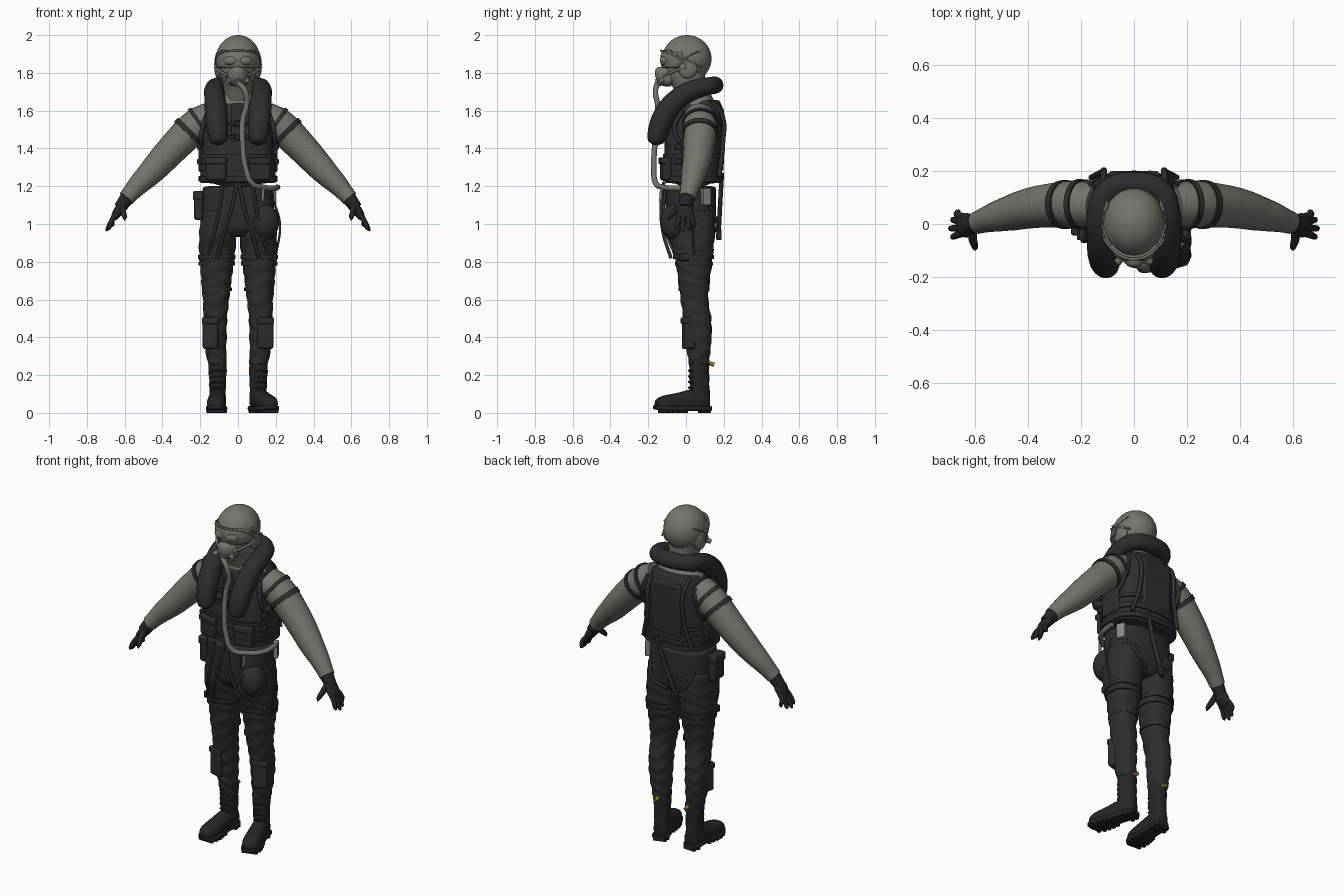
import bpy, bmesh, math
from mathutils import Vector

def material(name, rgb):
    m = bpy.data.materials.new(name)
    m.diffuse_color = (*rgb, 1)
    return m

OLIVE = material("olive grey", (0.17, 0.18, 0.15))
DARK = material("charcoal cloth", (0.027, 0.027, 0.028))
BLACK = material("black leather", (0.019, 0.019, 0.020))
GOLD = material("brass yellow", (0.28, 0.19, 0.03))
PALE = material("pale grey", (0.24, 0.25, 0.22))

def finish(name, bm, mat, subsurf=0):
    bmesh.ops.recalc_face_normals(bm, faces=bm.faces)
    me = bpy.data.meshes.new(name)
    bm.to_mesh(me)
    bm.free()
    me.materials.append(mat)
    ob = bpy.data.objects.new(name, me)
    bpy.context.collection.objects.link(ob)
    if subsurf:
        ob.modifiers.new("smooth", 'SUBSURF').levels = subsurf
    return ob

def loft(name, secs, mat, axis='z', p=2.3, n=28, fold=0.0, steps=1, sub=1):
    """Skin superellipse sections (x, y, z, half width, half depth)."""
    fine = []
    for a, b in zip(secs, secs[1:]):
        fine += [[u + (v - u) * k / steps for u, v in zip(a, b)] for k in range(steps)]
    fine.append(secs[-1])
    bm = bmesh.new()
    rings = []
    for x, y, z, a, b in fine:
        ring = []
        for i in range(n):
            t = 2 * math.pi * i / n
            c, s = math.cos(t), math.sin(t)
            w = fold * math.sin(85 * z + 2.2 * math.sin(2 * t + 9 * z))
            c = math.copysign(abs(c) ** (2 / p), c) * (a + w)
            s = math.copysign(abs(s) ** (2 / p), s) * (b + w)
            ring.append(bm.verts.new((x + c, y + s, z) if axis == 'z' else (x + c, y, z + s)))
        rings.append(ring)
    for r, q in zip(rings, rings[1:]):
        for i in range(n):
            bm.faces.new((r[i], r[(i + 1) % n], q[(i + 1) % n], q[i]))
    bm.faces.new(rings[0])
    bm.faces.new(rings[-1])
    return finish(name, bm, mat, sub)

def tube(name, pts, mat, r=0.01, res=4, s=1):
    """Round tube through points (x, y, z[, radius])."""
    cu = bpy.data.curves.new(name, 'CURVE')
    cu.dimensions = '3D'
    cu.bevel_depth, cu.bevel_resolution, cu.resolution_u = 1.0, res, 8
    cu.use_fill_caps = True
    sp = cu.splines.new('BEZIER')
    sp.radius_interpolation = 'CARDINAL'
    sp.bezier_points.add(len(pts) - 1)
    for bp, q in zip(sp.bezier_points, pts):
        bp.co = (q[0] * s, q[1], q[2])
        bp.handle_left_type = bp.handle_right_type = 'AUTO'
        bp.radius = q[3] if len(q) > 3 else r
    tmp = bpy.data.objects.new(name + "_curve", cu)
    bpy.context.collection.objects.link(tmp)
    dg = bpy.context.evaluated_depsgraph_get()
    me = bpy.data.meshes.new_from_object(tmp.evaluated_get(dg))
    bpy.data.objects.remove(tmp)
    me.materials.clear()
    me.materials.append(mat)
    ob = bpy.data.objects.new(name, me)
    bpy.context.collection.objects.link(ob)
    return ob

def box(name, loc, size, mat, bevel=0.012, rot=(0, 0, 0)):
    bm = bmesh.new()
    bmesh.ops.create_cube(bm, size=1)
    bmesh.ops.scale(bm, vec=size, verts=bm.verts)
    ob = finish(name, bm, mat)
    ob.location, ob.rotation_euler = loc, rot
    m = ob.modifiers.new("round", 'BEVEL')
    m.width, m.segments = bevel, 3
    return ob

def ball(name, loc, scale, mat, rot=(0, 0, 0), keep=None):
    bm = bmesh.new()
    bmesh.ops.create_uvsphere(bm, u_segments=48, v_segments=32, radius=1)
    if keep:
        bmesh.ops.delete(bm, geom=[f for f in bm.faces if not keep(f.calc_center_median())], context='FACES')
    bmesh.ops.scale(bm, vec=scale, verts=bm.verts)
    ob = finish(name, bm, mat)
    ob.location, ob.rotation_euler = loc, rot
    return ob

# Head, helmet, goggles and mask
ball("helmet", (0, 0.005, 1.875), (0.116, 0.13, 0.125), OLIVE, keep=lambda c: c.z > -0.3 or c.y > -0.2)
loft("face_and_neck", [(0, 0.04, 1.6, 0.08, 0.08), (0, 0.03, 1.7, 0.07, 0.075), (0, 0.0, 1.76, 0.085, 0.1),
                       (0, -0.005, 1.82, 0.098, 0.11), (0, 0, 1.9, 0.1, 0.11)], OLIVE)
visor = ball("visor", (0, -0.002, 1.873), (0.121, 0.134, 0.125), OLIVE,
             keep=lambda c: c.y < -0.1 and -0.42 < c.z < 0.3 + 0.1 * c.y * c.y)
visor.modifiers.new("thickness", 'SOLIDIFY').thickness = 0.008
tube("visor_rim", [(0.122, 0, 1.845), (0.1, -0.075, 1.9), (0, -0.133, 1.918), (-0.1, -0.075, 1.9), (-0.122, 0, 1.845)], OLIVE, 0.005)
loft("breathing_mask", [(0, -0.06, 1.775, 0.072, 0.05), (0, -0.11, 1.78, 0.06, 0.055), (0, -0.14, 1.785, 0.042, 0.048),
                        (0, -0.158, 1.795, 0.026, 0.032), (0, -0.164, 1.8, 0.012, 0.015)], OLIVE, axis='y')
tube("mask_valve", [(0, -0.12, 1.765), (0, -0.155, 1.745)], OLIVE, 0.022)
for s in (1, -1):
    ball("ear_cup", (0.103 * s, 0.01, 1.825), (0.022, 0.05, 0.055), OLIVE)
    ball("goggle_lens", (0.042 * s, -0.118, 1.865), (0.036, 0.018, 0.024), OLIVE, (0, 0, 0.35 * s))
    tube("mask_strap", [(0.05, -0.12, 1.785), (0.1, -0.06, 1.81), (0.122, 0, 1.83)], OLIVE, 0.007, s=s)
    tube("mask_knob", [(0.045, -0.125, 1.76), (0.062, -0.145, 1.75)], OLIVE, 0.014, s=s)
    tube("helmet_seam", [(0.113, -0.05, 1.9), (0.118, 0.02, 1.86), (0.1, 0.085, 1.83)], OLIVE, 0.005, s=s)
    tube("helmet_cross_seam", [(0.112, -0.05, 1.83), (0.117, 0.01, 1.885), (0.098, 0.07, 1.915)], OLIVE, 0.004, s=s)

# Shirt, survival vest and belts
loft("shirt", [(0, 0.035, 1.17, 0.185, 0.13), (0, 0.04, 1.4, 0.18, 0.14), (0, 0.055, 1.55, 0.185, 0.12),
               (0, 0.06, 1.63, 0.155, 0.1), (0, 0.05, 1.69, 0.1, 0.085), (0, 0.04, 1.72, 0.06, 0.06)], OLIVE)
loft("vest", [(0, 0.038, 1.215, 0.19, 0.145), (0, 0.038, 1.225, 0.202, 0.152), (0, 0.038, 1.34, 0.2, 0.155),
              (0, 0.045, 1.45, 0.19, 0.155), (0, 0.06, 1.55, 0.178, 0.142), (0, 0.07, 1.62, 0.155, 0.125),
              (0, 0.075, 1.66, 0.125, 0.1)], DARK, p=2.8, fold=0.002, steps=3)
for z, h in ((1.24, 0.014), (1.3, 0.016), (1.36, 0.01)):
    loft("vest_belt", [(0, 0.038, z - h, 0.203, 0.156), (0, 0.038, z - h, 0.208, 0.161),
                       (0, 0.038, z + h, 0.208, 0.161), (0, 0.038, z + h, 0.203, 0.156)], DARK, p=2.8, sub=0)
box("vest_zip_panel", (0, -0.098, 1.43), (0.07, 0.03, 0.42), DARK)
for z in (1.46, 1.53):
    box("chest_strap", (0, -0.118, z), (0.16, 0.014, 0.022), BLACK, 0.004)
    box("chest_buckle", (0.005, -0.127, z), (0.04, 0.014, 0.034), BLACK, 0.004)
box("vest_back_panel", (0, 0.178, 1.46), (0.2, 0.045, 0.32), DARK, 0.02)
for s in (1, -1):
    box("vest_front_pouch", (0.115 * s, -0.105, 1.29), (0.11, 0.05, 0.12), DARK, 0.015, (0, 0, 0.2 * s))
    box("pouch_flap", (0.115 * s, -0.112, 1.335), (0.116, 0.05, 0.035), DARK, 0.008, (0, 0, 0.2 * s))
    box("vest_side_pouch", (0.192 * s, 0.04, 1.36), (0.035, 0.13, 0.17), DARK, 0.012)
    for z in (1.33, 1.41):
        box("side_buckle", (0.205 * s, -0.04, z), (0.022, 0.04, 0.03), BLACK, 0.005)
    tube("vest_back_strap", [(0.12, 0.13, 1.65), (0.115, 0.19, 1.58), (0.12, 0.195, 1.42), (0.16, 0.175, 1.25)], DARK, 0.012, s=s)
    tube("armhole_trim", [(0.16, -0.02, 1.6), (0.19, -0.06, 1.5), (0.195, 0.0, 1.41), (0.195, 0.1, 1.41),
                          (0.185, 0.155, 1.5), (0.155, 0.14, 1.6)], DARK, 0.012, s=s)

# Horseshoe life preserver collar
half = [(0.1, -0.162, 1.42, 0.018), (0.102, -0.16, 1.435, 0.042), (0.108, -0.148, 1.49, 0.055), (0.115, -0.11, 1.58, 0.06),
        (0.122, -0.045, 1.66, 0.056), (0.125, 0.04, 1.71, 0.052), (0.1, 0.12, 1.73, 0.047)]
tube("life_preserver", half + [(0, 0.152, 1.735, 0.046)] + [(-q[0], *q[1:]) for q in half[::-1]], DARK, res=8)

# Oxygen hose
tube("oxygen_hose", [(0, -0.15, 1.75), (0.04, -0.162, 1.7), (0.045, -0.15, 1.63), (0.025, -0.15, 1.55), (0.025, -0.165, 1.42),
                     (0.04, -0.17, 1.3), (0.075, -0.16, 1.215), (0.13, -0.12, 1.195), (0.195, -0.04, 1.19), (0.21, 0.06, 1.195)], OLIVE, 0.0145)
tube("hose_clip", [(0.135, -0.13, 1.19), (0.13, -0.135, 1.12)], OLIVE, 0.008)

# Arms, sleeve bands and gloves
for s in (1, -1):
    tube("sleeve", [(0.14, 0.07, 1.57, 0.08), (0.215, 0.075, 1.525, 0.088), (0.32, 0.07, 1.425, 0.083), (0.4, 0.058, 1.34, 0.076),
                    (0.46, 0.043, 1.275, 0.068), (0.53, 0.025, 1.205, 0.055), (0.592, 0.005, 1.135, 0.043)], OLIVE, res=8, s=s)
    tube("sleeve_band", [(0.252, 0.074, 1.497, 0.093), (0.272, 0.073, 1.477, 0.092)], DARK, res=8, s=s)
    tube("shoulder_band", [(0.195, 0.075, 1.54, 0.094), (0.212, 0.075, 1.528, 0.095)], DARK, res=8, s=s)
    tube("glove_cuff", [(0.578, 0.008, 1.15, 0.04), (0.6, 0.002, 1.12, 0.037), (0.625, -0.004, 1.085, 0.034)], BLACK, res=6, s=s)
    ball("glove_palm", (0.632 * s, -0.005, 1.07), (0.026, 0.046, 0.06), BLACK, (0, -0.58 * s, 0))
    for y0, y1, x1, z1 in ((0.026, 0.045, 0.672, 0.985), (0.008, 0.016, 0.69, 0.968), (-0.014, -0.017, 0.698, 0.962), (-0.034, -0.048, 0.69, 0.972)):
        tube("glove_finger", [(0.64, y0, 1.055, 0.014), (0.667, (y0 + y1) / 2, 1.02, 0.0135),
                              (x1 - 0.006, y1, z1 + 0.01, 0.011), (x1, y1, z1, 0.004)], BLACK, res=3, s=s)
    tube("glove_thumb", [(0.61, -0.02, 1.1, 0.016), (0.608, -0.06, 1.065, 0.016), (0.6, -0.088, 1.035, 0.012), (0.6, -0.097, 1.02, 0.004)], BLACK, res=3, s=s)

# Trousers
loft("trouser_hips", [(0, 0.025, 1.205, 0.188, 0.132), (0, 0.025, 1.15, 0.19, 0.135), (0, 0.025, 1.05, 0.194, 0.135),
                      (0, 0.027, 0.97, 0.185, 0.125), (0, 0.03, 0.93, 0.12, 0.09)], DARK, p=2.6, fold=0.0015, steps=3)
leg = [(0.103, 0.028, 1.08, 0.09, 0.125), (0.106, 0.027, 0.95, 0.1, 0.127), (0.111, 0.037, 0.85, 0.097, 0.108),
       (0.112, 0.043, 0.78, 0.089, 0.094), (0.115, 0.042, 0.7, 0.08, 0.084), (0.116, 0.044, 0.6, 0.07, 0.073),
       (0.121, 0.06, 0.5, 0.063, 0.075), (0.121, 0.065, 0.42, 0.061, 0.073), (0.117, 0.067, 0.33, 0.055, 0.063),
       (0.11, 0.069, 0.25, 0.048, 0.052)]
for s in (1, -1):
    loft("trouser_leg", [(q[0] * s, *q[1:]) for q in leg], DARK, fold=0.003, steps=6)
    for z, y, a, b in ((0.825, 0.04, 0.1, 0.108), (0.79, 0.043, 0.096, 0.1), (0.655, 0.043, 0.079, 0.082)):
        loft("thigh_band", [(0.112 * s, y, z - 0.01, a - 0.008, b - 0.008), (0.112 * s, y, z - 0.01, a, b),
                            (0.112 * s, y, z + 0.01, a, b), (0.112 * s, y, z + 0.01, a - 0.008, b - 0.008)], DARK, sub=0)
    box("thigh_buckle", (0.19 * s, -0.01, 0.825), (0.03, 0.05, 0.04), BLACK, 0.006)
    box("shin_pocket", (0.142 * s, 0.015, 0.42), (0.085, 0.06, 0.165), DARK, 0.014, (0, 0, 0.3 * s))
    box("shin_pocket_flap", (0.142 * s, 0.011, 0.488), (0.09, 0.06, 0.035), DARK, 0.008, (0, 0, 0.3 * s))
    tube("harness_front_strap", [(0.005, -0.118, 1.22), (0.035, -0.132, 1.08), (0.075, -0.12, 0.95), (0.112, -0.08, 0.82)], DARK, 0.009, s=s)
    tube("harness_hip_strap", [(0.08, -0.108, 1.2), (0.11, -0.118, 1.02), (0.14, -0.085, 0.9), (0.16, -0.05, 0.83)], DARK, 0.008, s=s)
    tube("seat_strap", [(0.15, 0.125, 1.1), (0.11, 0.165, 1.0), (0.03, 0.145, 0.95)], DARK, 0.009, s=s)
    tube("ankle_tag", [(0.1, 0.125, 0.262), (0.1, 0.15, 0.255)], GOLD, 0.011, s=s)

# Hip gear
ball("thigh_pocket", (0.145, -0.06, 1.01), (0.072, 0.075, 0.095), DARK, (0, 0, 0.5))
box("hip_pouch", (-0.208, 0.01, 1.095), (0.05, 0.1, 0.15), DARK, 0.016)
box("hip_pouch_flap", (-0.211, 0.01, 1.15), (0.054, 0.106, 0.05), DARK, 0.01)
box("hip_label", (0.178, 0.105, 1.145), (0.03, 0.05, 0.09), PALE, 0.004, (0, 0, 0.5))
tube("side_strap", [(0.19, 0.03, 1.12), (0.222, 0.035, 1.0), (0.2, 0.04, 0.83)], DARK, 0.006)
tube("back_strap", [(0.06, 0.19, 1.27), (0.02, 0.182, 1.13), (-0.03, 0.175, 1.0), (-0.055, 0.17, 0.92)], DARK, 0.012)
box("back_strap_buckle", (-0.05, 0.175, 0.945), (0.035, 0.025, 0.06), BLACK, 0.006)

# Boots, the left one turned outward
for s, turn in ((1, math.radians(17)), (-1, math.radians(-2))):
    parts = [
        loft("boot_foot", [(0, 0.055, 0.06, 0.03, 0.04), (0, 0.04, 0.065, 0.044, 0.055), (0, -0.04, 0.07, 0.044, 0.062),
                           (0, -0.1, 0.058, 0.048, 0.05), (0, -0.17, 0.052, 0.053, 0.045), (0, -0.215, 0.048, 0.046, 0.037),
                           (0, -0.238, 0.045, 0.025, 0.02)], BLACK, axis='y', p=2.5, n=20),
        loft("boot_shaft", [(0, 0.006, 0.04, 0.044, 0.052), (0, 0.002, 0.13, 0.043, 0.053), (0, 0.0, 0.2, 0.047, 0.052),
                            (0, 0.0, 0.27, 0.049, 0.053), (0, 0.0, 0.285, 0.046, 0.05)], BLACK, fold=0.002, steps=4),
        loft("boot_sole", [(0, 0.06, 0.024, 0.032, 0.012), (0, 0.04, 0.024, 0.047, 0.012), (0, -0.05, 0.024, 0.043, 0.012),
                           (0, -0.16, 0.024, 0.057, 0.012), (0, -0.215, 0.026, 0.049, 0.012), (0, -0.243, 0.03, 0.024, 0.01)],
             BLACK, axis='y', p=8, n=20, sub=0)]
    for y, w in ((0.045, 0.075), (0.015, 0.088), (-0.085, 0.09), (-0.115, 0.1), (-0.145, 0.108), (-0.175, 0.106), (-0.205, 0.09)):
        parts.append(box("sole_lug", (0, y, 0.01), (w, 0.021, 0.02), BLACK, 0.003))
    for z in (0.13, 0.16, 0.19, 0.22):
        parts.append(tube("boot_lace", [(-0.03, -0.042, z), (0, -0.055, z + 0.004), (0.03, -0.042, z)], BLACK, 0.005, res=2))
    for ob in parts:
        local = Vector(ob.location)
        ob.rotation_euler.z = turn
        local.rotate(ob.rotation_euler)
        ob.location = local + Vector((0.108 * s, 0.07, 0))

bpy.ops.object.select_all(action='SELECT')
bpy.context.view_layer.objects.active = bpy.context.selected_objects[0]
bpy.ops.object.shade_smooth_by_angle(angle=math.radians(50))
